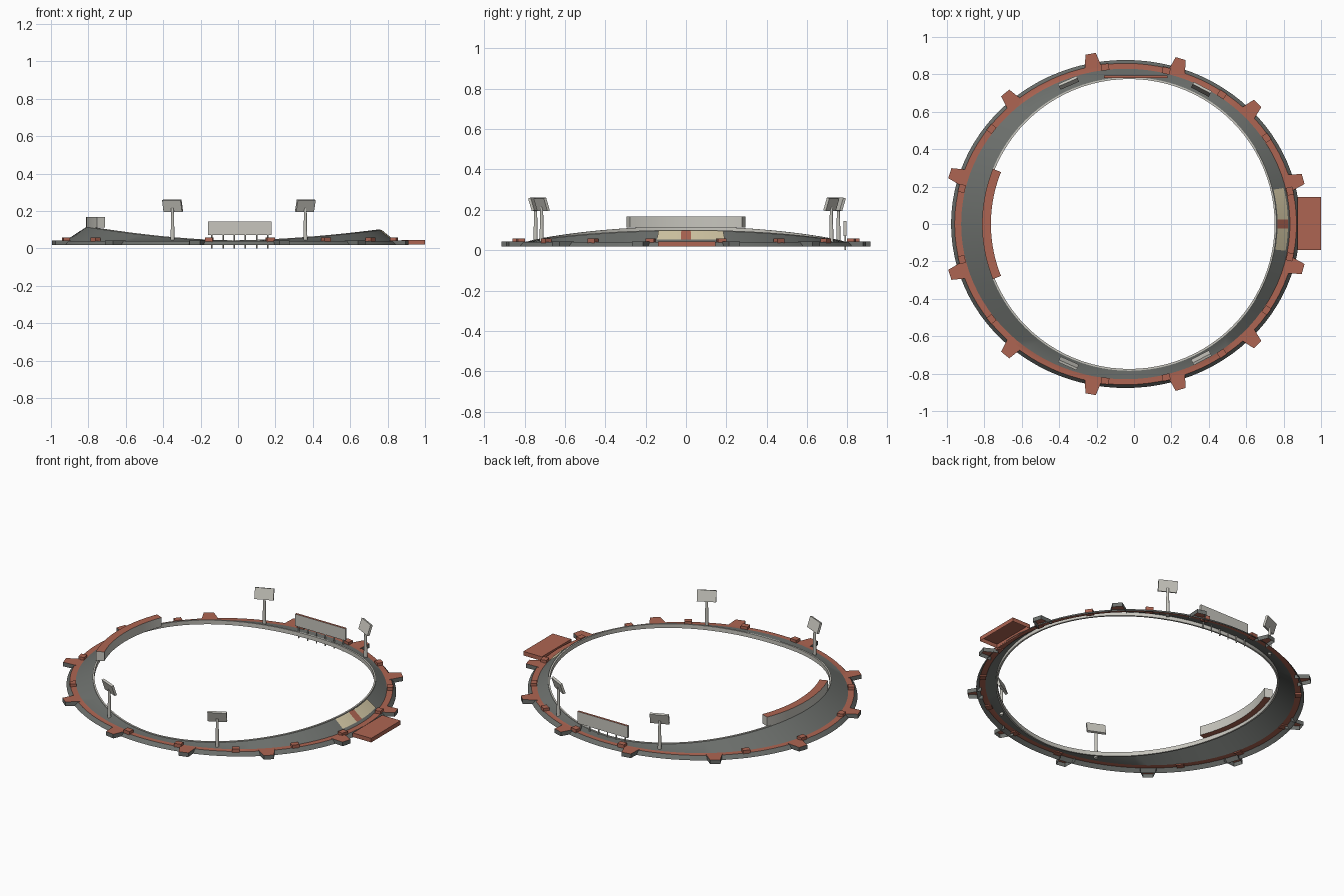
import bpy, bmesh, math
from mathutils import Matrix, Vector

cube = bpy.data.objects.get("Cube")
if cube:
    bpy.data.objects.remove(cube)


def material(name, rgb):
    m = bpy.data.materials.new(name)
    m.use_nodes = True
    m.diffuse_color = (*rgb, 1)
    m.node_tree.nodes["Principled BSDF"].inputs["Base Color"].default_value = (*rgb, 1)
    return m


MATS = [material("stand grey", (0.15, 0.16, 0.15)),
        material("brick red", (0.42, 0.13, 0.085)),
        material("pale concrete", (0.57, 0.56, 0.51)),
        material("tan seats", (0.66, 0.58, 0.38))]
GREY, RED, PALE, TAN = range(4)


def finish(name, bm, smooth=False, fix=True):
    if fix:
        bmesh.ops.recalc_face_normals(bm, faces=bm.faces)
    me = bpy.data.meshes.new(name)
    bm.to_mesh(me)
    bm.free()
    for m in MATS:
        me.materials.append(m)
    ob = bpy.data.objects.new(name, me)
    bpy.context.collection.objects.link(ob)
    if smooth:
        bpy.context.view_layer.objects.active = ob
        ob.select_set(True)
        bpy.ops.object.shade_smooth_by_angle(angle=math.radians(25))
        ob.select_set(False)
    return ob


def loft(name, rings, mats, a0=0, a1=360, n=96, caps=None):
    """Join rings; each ring is a function of angle giving a point."""
    full = a1 - a0 == 360
    bm = bmesh.new()
    count = n if full else n + 1
    rows = [[bm.verts.new(r(math.radians(a0 + (a1 - a0) * i / n))) for i in range(count)]
            for r in rings]
    pairs = list(zip(rows, rows[1:]))
    if len(mats) == len(rings):
        pairs.append((rows[-1], rows[0]))
    for (lo, hi), mat in zip(pairs, mats):
        for i in range(n):
            j = (i + 1) % count
            bm.faces.new((lo[i], lo[j], hi[j], hi[i])).material_index = mat
    if caps is not None:
        for i in (0, n):
            bm.faces.new([row[i] for row in rows]).material_index = caps
    return finish(name, bm, True, fix=len(mats) == len(rings))


def ellipse(cx, rx, ry, z):
    return lambda a: Vector((cx + rx * math.cos(a), ry * math.sin(a), z))


def rim(width=0.0, drop=0.0):
    """Inner edge of the stands, rising towards both sides."""
    def point(a):
        c = math.cos(a)
        rise = (0.058 if c > 0 else 0.075) * abs(c) ** 1.7
        return Vector((-0.025 + (0.777 + width) * c, (0.775 + width) * math.sin(a),
                       0.04 + rise - drop))
    return point


def box(name, size, matrix, mat, top=None):
    bm = bmesh.new()
    bmesh.ops.create_cube(bm, size=1, matrix=Matrix.Diagonal((*size, 1)))
    for f in bm.faces:
        f.material_index = top if top is not None and f.normal.z > 0.9 else mat
    bm.transform(matrix)
    return finish(name, bm)


def cone(name, r0, r1, z0, z1, x, y, mat):
    bm = bmesh.new()
    bmesh.ops.create_cone(bm, cap_ends=True, segments=12, radius1=r0, radius2=r1, depth=z1 - z0,
                          matrix=Matrix.Translation((x, y, (z0 + z1) / 2)))
    for f in bm.faces:
        f.material_index = mat
    return finish(name, bm, True)


# Outer wall, walkway and sloping stand
CX, WALL = -0.045, 0.04
stand_foot = ellipse(CX, 0.879, 0.83, WALL)
loft("stand_ring", [ellipse(CX, 0.933, 0.877, 0.018), ellipse(CX, 0.914, 0.859, WALL),
                    stand_foot, rim(0.008)], [GREY, RED, GREY])

# Pale barrier around the field
loft("inner_barrier", [rim(0.01, 0.022), rim(0.01, -0.003), rim(0, -0.003), rim(0, 0.022)],
     [PALE] * 4)


# Seat blocks and stairway laid on the slope
def on_slope(t):
    inner = rim(0.01)
    return lambda a: inner(a).lerp(stand_foot(a), t) + Vector((0, 0, 0.005))


for name, a0, a1, mat in (("seat_block_back", 1.7, 13.5, TAN),
                          ("seat_block_front", -10, -1.7, TAN),
                          ("stairway", -1.7, 1.7, RED)):
    loft(name, [on_slope(0.85), on_slope(0.08)], [mat], a0, a1, 8)

# Curved covered box above the stand
loft("grandstand_roof", [ellipse(-0.025, r, r, z) for r, z in
                         ((0.787, 0.112), (0.787, 0.168), (0.74, 0.168), (0.74, 0.112))],
     [PALE, RED, PALE, RED], 158, 202, 20, caps=PALE)


# Frame on the wall: local x points outward
def outward(deg, rx, ry):
    a = math.radians(deg)
    yaw = math.atan2(math.sin(a) / ry, math.cos(a) / rx)
    return (Matrix.Translation((CX + rx * math.cos(a), ry * math.sin(a), 0))
            @ Matrix.Rotation(yaw, 4, 'Z'))


def buttress(name, deg):
    bm = bmesh.new()
    outline = [(-0.03, -0.046), (0.05, -0.028), (0.05, 0.028), (-0.03, 0.046)]
    low = [bm.verts.new((x, y, 0.018)) for x, y in outline]
    high = [bm.verts.new((x, y, 0.043)) for x, y in outline]
    for i in range(3):
        bm.faces.new((low[i], low[i + 1], high[i + 1], high[i])).material_index = GREY
    bm.faces.new(high).material_index = RED
    bm.transform(outward(deg, 0.933, 0.877))
    finish(name, bm, fix=False)


for side, word in ((1, "back"), (-1, "front")):
    for k, deg in enumerate((15, 44, 72.5, 101, 131, 163)):
        buttress(f"buttress_{word}_{k}", side * deg)
    for k, deg in enumerate((12, 33, 55, 76, 97, 143, 167)):
        box(f"stair_hut_{word}_{k}", (0.035, 0.042, 0.024),
            outward(side * deg, 0.898, 0.845) @ Matrix.Translation((0, 0, 0.045)), RED)

# Entrance platform, hollow underneath
platform = box("entrance_platform", (0.125, 0.285, 0.025),
               Matrix.Translation((0.9375, 0.003, 0.032)), RED)
bm = bmesh.new()
bm.from_mesh(platform.data)
bmesh.ops.delete(bm, geom=[f for f in bm.faces if f.normal.z < -0.9], context='FACES')
bm.to_mesh(platform.data)
bm.free()

# Scoreboard on a row of posts
box("scoreboard", (0.34, 0.014, 0.073), Matrix.Translation((0.01, 0.788, 0.108)), PALE, RED)
for k in range(6):
    cone(f"scoreboard_post_{k}", 0.004, 0.004, 0, 0.075, -0.14 + 0.06 * k, 0.788, PALE)

# Floodlights turned to the field, leaning back
for k, (x, y) in enumerate(((-0.35, 0.755), (0.36, 0.72), (0.36, -0.715), (-0.35, -0.745))):
    cone(f"floodlight_pole_{k}", 0.011, 0.007, 0.035, 0.215, x, y, PALE)
    yaw = math.atan2(y, x + 0.02)
    place = (Matrix.Translation((x, y, 0.227)) @ Matrix.Rotation(yaw, 4, 'Z')
             @ Matrix.Rotation(math.radians(18), 4, 'Y'))
    box(f"floodlight_panel_{k}", (0.014, 0.108, 0.066), place, PALE)
